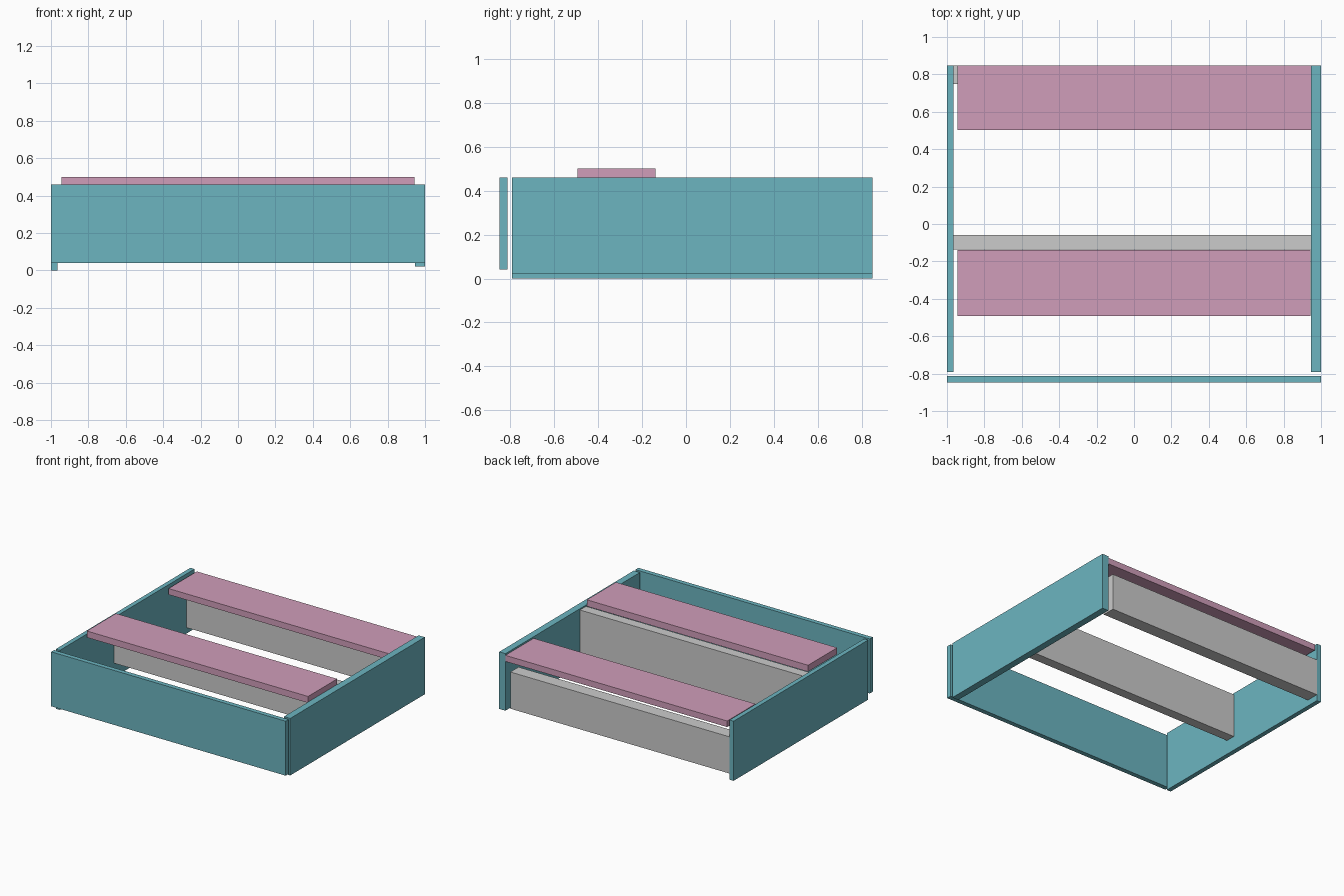
import bpy

if "Cube" in bpy.data.objects:
    bpy.data.objects.remove(bpy.data.objects["Cube"])


def material(name, color):
    mat = bpy.data.materials.new(name)
    mat.diffuse_color = color
    mat.use_nodes = True
    mat.node_tree.nodes["Principled BSDF"].inputs["Base Color"].default_value = mat.diffuse_color
    return mat


def board(name, x, y, z, mat=None):
    """Box spanning the given (min, max) ranges."""
    spans = (x, y, z)
    bpy.ops.mesh.primitive_cube_add(size=1, location=[(a + b) / 2 for a, b in spans])
    obj = bpy.context.object
    obj.name = name
    obj.scale = [b - a for a, b in spans]
    bpy.ops.object.transform_apply(location=False, rotation=False, scale=True)
    if mat:
        obj.data.materials.append(mat)
    return obj


teal = material("teal_panel", (0.15, 0.46, 0.53, 1))
pink = material("pink_slat", (0.63, 0.34, 0.49, 1))

# Outer panels
board("front_panel", (-1, 1), (-0.848, -0.812), (0.04, 0.46), teal)
board("left_panel", (-1, -0.965), (-0.792, 0.848), (0, 0.46), teal)
board("right_panel", (0.947, 1), (-0.792, 0.848), (0.02, 0.46), teal)

# Inner dividers
board("middle_divider", (-0.965, 0.947), (-0.135, -0.06), (0.11, 0.45))
board("back_divider", (-0.965, 0.905), (0.748, 0.848), (0.047, 0.33))

# Flat slats across the top
board("front_slat", (-0.945, 0.943), (-0.493, -0.138), (0.45, 0.50), pink)
board("back_slat", (-0.945, 0.947), (0.503, 0.848), (0.40, 0.447), pink)
